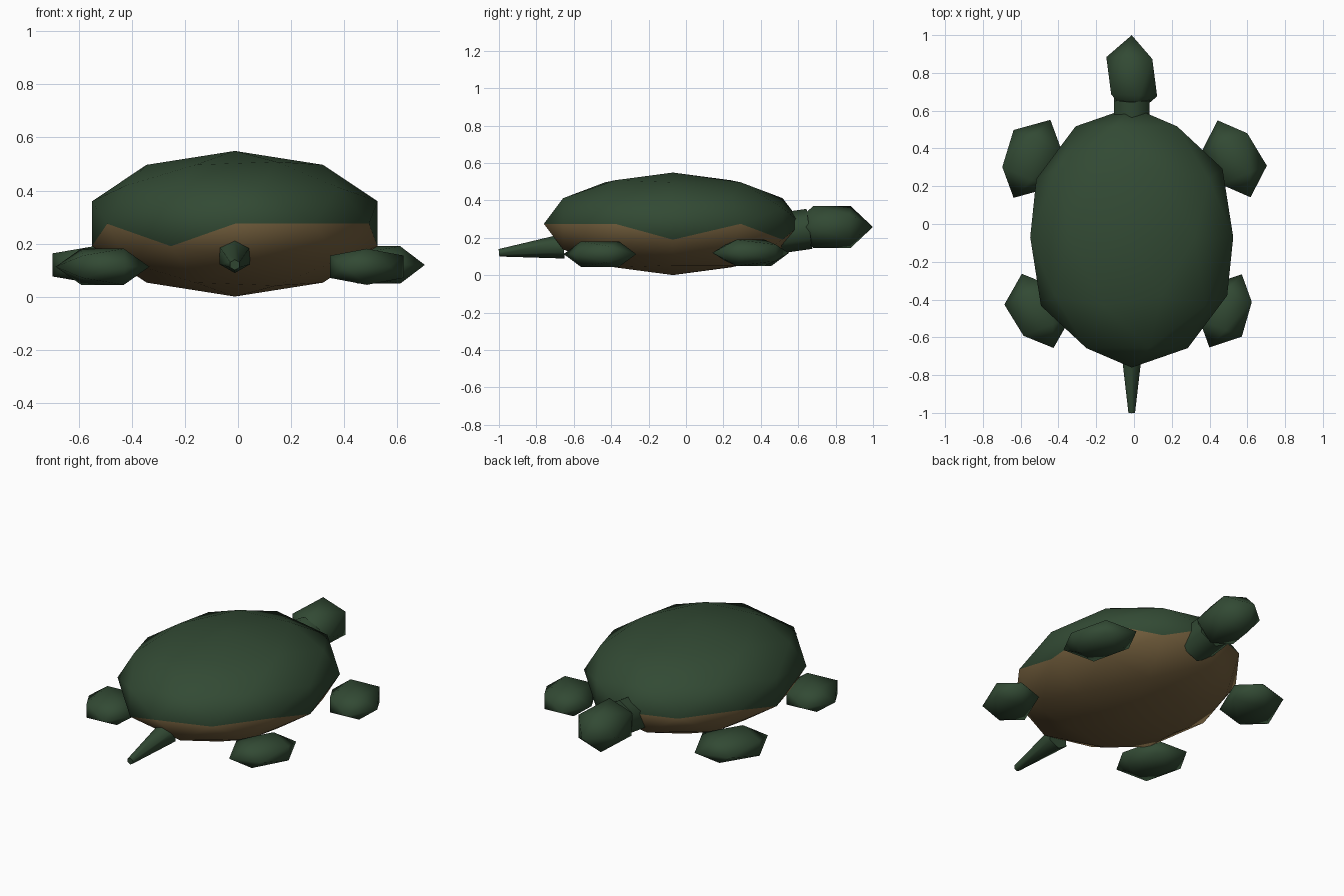
import bpy, bmesh, math
from mathutils import Matrix, Vector

cube = bpy.data.objects.get("Cube")
if cube:
    bpy.data.objects.remove(cube, do_unlink=True)


def material(name, rgb):
    m = bpy.data.materials.new(name)
    m.use_nodes = True
    m.diffuse_color = (*rgb, 1)
    m.node_tree.nodes["Principled BSDF"].inputs["Base Color"].default_value = (*rgb, 1)
    return m


GREEN = material("dark green", (0.032, 0.068, 0.034))
BROWN = material("belly brown", (0.17, 0.112, 0.046))

# Turns an icosphere so that an edge midpoint, not a corner, points up
UPRIGHT = Matrix.Rotation(math.radians(-31.717), 4, 'Y')


def finish(bm, name, mats=(GREEN,)):
    bmesh.ops.recalc_face_normals(bm, faces=bm.faces)
    for f in bm.faces:
        f.smooth = True
    mesh = bpy.data.meshes.new(name)
    bm.to_mesh(mesh)
    bm.free()
    for m in mats:
        mesh.materials.append(m)
    obj = bpy.data.objects.new(name, mesh)
    bpy.context.collection.objects.link(obj)
    return obj


def blob(name, centre, u, v, height):
    """Low-poly ball stretched along two flat axes u, v and upward by height."""
    bm = bmesh.new()
    bmesh.ops.create_icosphere(bm, subdivisions=1, radius=1, matrix=UPRIGHT)
    c, u, v = Vector(centre), Vector((*u, 0)), Vector((*v, 0))
    for p in bm.verts:
        p.co = c + p.co.x * u + p.co.y * v + Vector((0, 0, p.co.z * height))
    return finish(bm, name)


def tube(name, start, end, r1, r2, sides=6):
    """Tapered tube from start to end with a corner on top."""
    a, b = Vector(start), Vector(end)
    bm = bmesh.new()
    bmesh.ops.create_cone(bm, cap_ends=True, segments=sides, radius1=r1,
                          radius2=r2, depth=(b - a).length)
    turn = (b - a).to_track_quat('Z', 'Y').to_matrix().to_4x4()
    bm.transform(Matrix.Translation((a + b) / 2) @ turn)
    obj = finish(bm, name)
    for f in obj.data.polygons:
        f.use_smooth = len(f.vertices) == 4
    return obj


# Shell: flattened ball, lower faces are the belly
bm = bmesh.new()
bmesh.ops.create_icosphere(bm, subdivisions=2, radius=1)
bm.transform(Matrix.Rotation(math.radians(-58.283), 4, 'Z') @ UPRIGHT)
for f in bm.faces:
    f.material_index = int(f.calc_center_median().z < -0.03)
bm.transform(Matrix.Translation((-0.012, -0.07, 0.275))
             @ Matrix.Diagonal((0.565, 0.69, 0.274, 1)))
finish(bm, "shell", (GREEN, BROWN))

# Flippers
blob("front_left_flipper", (0.485, -0.46, 0.113), (0, 0.194), (0.163, 0.055), 0.08)
blob("front_right_flipper", (-0.51, -0.46, 0.113), (0.153, -0.135), (-0.088, -0.155), 0.08)
blob("back_left_flipper", (0.53, 0.345, 0.12), (0.153, -0.141), (0.082, 0.159), 0.083)
blob("back_right_flipper", (-0.54, 0.345, 0.12), (0, 0.211), (-0.185, -0.051), 0.083)

# Head, neck and tail
blob("head", (-0.012, 0.78, 0.258), (-0.079, 0.19), (0.128, 0.11), 0.132)
tube("neck", (-0.012, 0.5, 0.225), (-0.012, 0.66, 0.248), 0.108, 0.108)
tube("tail", (-0.012, -0.655, 0.155), (-0.012, -1.0, 0.12), 0.066, 0.02)
